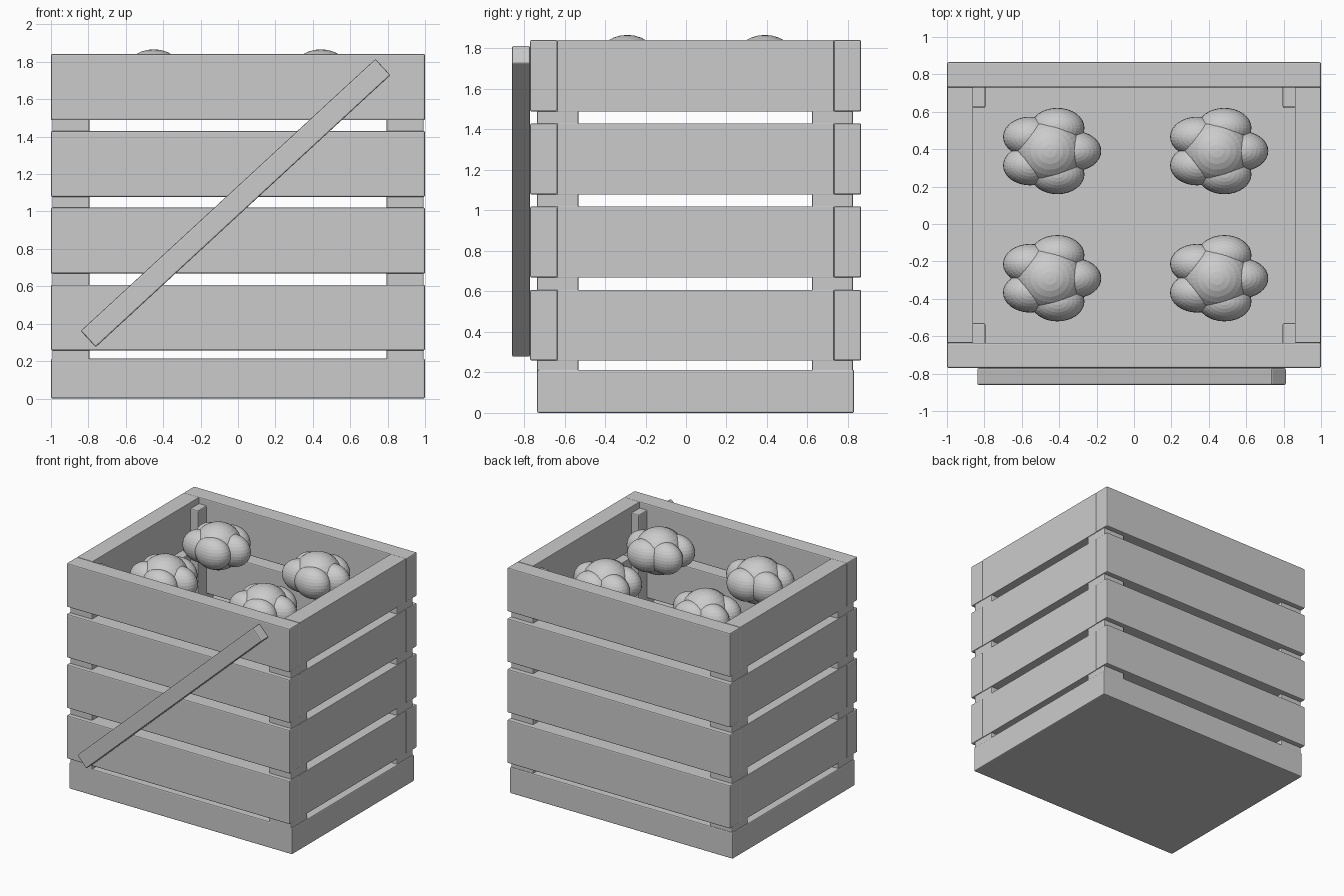
import bpy, bmesh
from math import cos, sin, radians, tau
from mathutils import Matrix, Vector

cube = bpy.data.objects.get("Cube")
if cube:
    bpy.data.objects.remove(cube, do_unlink=True)

grey = bpy.data.materials.new("plain_grey")
grey.use_nodes = True
COLOUR = (0.6, 0.6, 0.6, 1)
grey.diffuse_color = COLOUR
grey.node_tree.nodes["Principled BSDF"].inputs["Base Color"].default_value = COLOUR


def add_object(name, bm):
    mesh = bpy.data.meshes.new(name)
    bm.to_mesh(mesh)
    bm.free()
    mesh.materials.append(grey)
    obj = bpy.data.objects.new(name, mesh)
    bpy.context.collection.objects.link(obj)
    return obj


def plank(name, low, high, bevel=0.008):
    """Box between two corners with slightly eased edges."""
    low, high = Vector(low), Vector(high)
    bm = bmesh.new()
    bmesh.ops.create_cube(bm, size=1, matrix=Matrix.Diagonal((*(high - low), 1)))
    obj = add_object(name, bm)
    obj.location = (low + high) / 2
    mod = obj.modifiers.new("eased_edges", "BEVEL")
    mod.width = bevel
    mod.segments = 2
    return obj


FRONT, FRONT_IN = -0.77, -0.635
BACK, BACK_IN = 0.865, 0.73
SIDE_IN = 0.86

# Solid floor slab
plank("base", (-1, -0.735, 0), (1, 0.83, 0.213))

# Four rows of slats around the crate
rows = [(0.258, 0.608), (0.668, 1.02), (1.078, 1.43), (1.488, 1.842)]
for i, (z0, z1) in enumerate(rows, 1):
    plank(f"front_slat_{i}", (-1, FRONT, z0), (1, FRONT_IN, z1))
    plank(f"back_slat_{i}", (-1, BACK_IN, z0), (1, BACK, z1))
    plank(f"left_slat_{i}", (SIDE_IN, FRONT_IN, z0), (0.998, BACK_IN, z1), 0.004)
    plank(f"right_slat_{i}", (-0.998, FRONT_IN, z0), (-SIDE_IN, BACK_IN, z1), 0.004)

# Corner posts behind the slats
for side, x0, x1 in (("left", 0.795, 0.993), ("right", -0.993, -0.795)):
    plank(f"front_{side}_post", (x0, -0.735, 0.19), (x1, -0.53, 1.79))
    plank(f"back_{side}_post", (x0, 0.622, 0.19), (x1, 0.825, 1.79))

# Diagonal brace across the front
brace = plank("diagonal_brace", (-1.072, -0.86, 0.986), (1.072, FRONT, 1.104))
brace.location.x = -0.013
brace.rotation_euler.y = radians(-42.7)


def ball(bm, centre, radii):
    bmesh.ops.create_uvsphere(
        bm, u_segments=32, v_segments=16, radius=1,
        matrix=Matrix.Translation(centre) @ Matrix.Diagonal((*radii, 1)))


# Lobed heads: a central ball ringed by five smaller ones
def lobed_head(name, location):
    bm = bmesh.new()
    ball(bm, (0, 0, 0), (0.185, 0.18, 0.18))
    for k in range(5):
        a = tau * k / 5
        ball(bm, (0.13 * cos(a), 0.13 * sin(a), 0), (0.145, 0.107, 0.125))
    add_object(name, bm).location = location


for depth, y in (("front", -0.29), ("back", 0.39)):
    for side, x in (("left", 0.443), ("right", -0.45)):
        lobed_head(f"{depth}_{side}_head", (x, y, 1.687))
